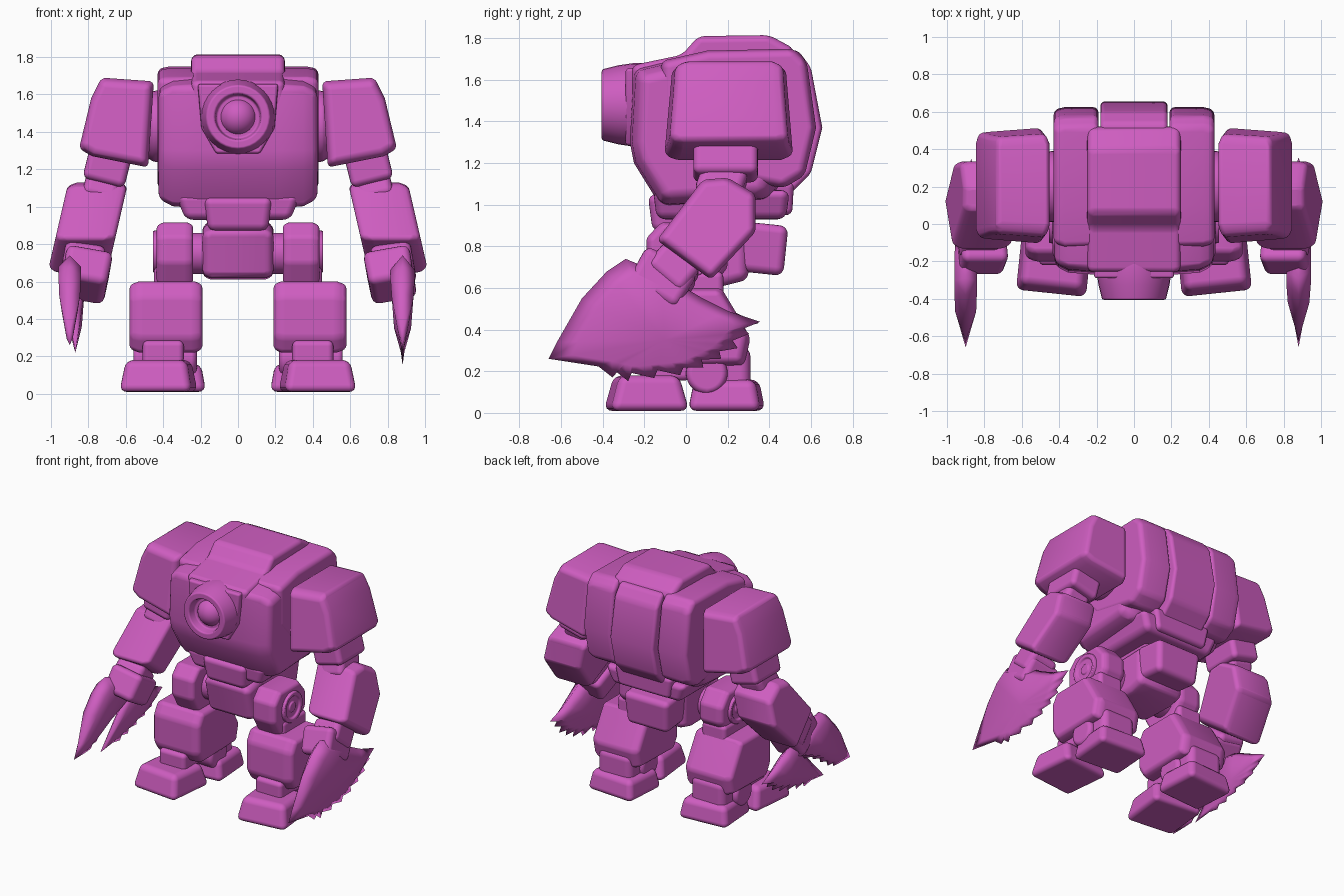
import bpy, bmesh
from math import radians, sin, cos, tau
from mathutils import Vector

if "Cube" in bpy.data.objects:
    bpy.data.objects.remove(bpy.data.objects["Cube"], do_unlink=True)

COLOUR = (0.62, 0.11, 0.53, 1)
pink = bpy.data.materials.new("orchid_pink")
pink.use_nodes = True
pink.diffuse_color = COLOUR
pink.node_tree.nodes["Principled BSDF"].inputs["Base Color"].default_value = COLOUR


def finish(name, bm, loc=(0, 0, 0), rot=(0, 0, 0), bevel=0.03):
    bmesh.ops.recalc_face_normals(bm, faces=bm.faces)
    mesh = bpy.data.meshes.new(name)
    bm.to_mesh(mesh)
    bm.free()
    mesh.materials.append(pink)
    for p in mesh.polygons:
        p.use_smooth = True
    ob = bpy.data.objects.new(name, mesh)
    bpy.context.collection.objects.link(ob)
    ob.location = loc
    ob.rotation_euler = [radians(a) for a in rot]
    if bevel:
        mod = ob.modifiers.new("soft_edges", "BEVEL")
        mod.width = bevel
        mod.segments = 4
        mod.limit_method = "ANGLE"
        mod.angle_limit = radians(25)
        mod.harden_normals = True
    return ob


def block(name, loc, size, rot=(0, 0, 0), taper=(1, 1), bevel=0.04):
    """Box whose top is scaled by taper."""
    bm = bmesh.new()
    bmesh.ops.create_cube(bm, size=1)
    for v in bm.verts:
        if v.co.z > 0:
            v.co.x *= taper[0]
            v.co.y *= taper[1]
        v.co = Vector([a * b for a, b in zip(v.co, size)])
    return finish(name, bm, loc, rot, bevel)


def prism(name, profile, rings, bevel=0.03, along_y=False):
    """Outline (horizontal, z) carried across x or y; rings are (position, scale)."""
    bm = bmesh.new()
    ch = sum(p[0] for p in profile) / len(profile)
    cz = sum(p[1] for p in profile) / len(profile)
    loops = []
    for t, s in rings:
        pts = [(ch + (h - ch) * s, cz + (z - cz) * s) for h, z in profile]
        loops.append([bm.verts.new((h, t, z) if along_y else (t, h, z)) for h, z in pts])
    bm.faces.new(loops[0])
    bm.faces.new(loops[-1])
    n = len(profile)
    for a, b in zip(loops, loops[1:]):
        for i in range(n):
            j = (i + 1) % n
            bm.faces.new((a[i], a[j], b[j], b[i]))
    return finish(name, bm, bevel=bevel)


def lathe(name, profile, loc, rot, bevel=0.01, steps=32):
    """Profile (radius, height) turned round local z."""
    bm = bmesh.new()
    loops = [[bm.verts.new((r * cos(tau * i / steps), r * sin(tau * i / steps), h))
              for i in range(steps)] for r, h in profile]
    for a, b in zip(loops, loops[1:]):
        for i in range(steps):
            j = (i + 1) % steps
            bm.faces.new((a[i], a[j], b[j], b[i]))
    bm.faces.new(loops[0])
    bm.faces.new(loops[-1])
    return finish(name, bm, loc, rot, bevel)


def along(path, t):
    """Point at fraction t of a polyline."""
    f = t * (len(path) - 1)
    i = min(int(f), len(path) - 2)
    return Vector(path[i]).lerp(Vector(path[i + 1]), f - i)


def blade(name, x, spine, edge, teeth=8, thick=0.06, depth=0.05):
    """Claw with a smooth spine and saw teeth, thinning toward its low tip."""
    outer = [Vector(p) for p in spine]
    base = list(outer)
    for k in range(teeth):
        a, b = along(edge, k / teeth), along(edge, (k + 0.6) / teeth)
        d = (b - a).normalized()
        out = Vector((d.y, -d.x))
        if out.y > 0:
            out = -out
        outer += [a + out * depth * 0.6 - d * depth * 0.5, b]
        base += [a, b]
    mid = sum(base, Vector((0, 0))) / len(base)
    bm = bmesh.new()
    rim = [bm.verts.new((x, p.x, p.y)) for p in outer]
    n = len(rim)
    for side in (-1, 1):
        inner = []
        for p in base:
            q = p.lerp(mid, 0.2)
            w = thick * min(1, max(0.15, (q.y - 0.2) / 0.35))
            inner.append(bm.verts.new((x + side * w, q.x, q.y)))
        core = bm.verts.new((x + side * thick * 0.7, mid.x, mid.y))
        for i in range(n):
            j = (i + 1) % n
            bm.faces.new((rim[i], rim[j], inner[j], inner[i]))
            bm.faces.new((inner[i], inner[j], core))
    return finish(name, bm, bevel=0)


# Torso: front hull, back plates, raised centre band, skirt and waist
prism("torso_hull", [(-0.25, 1.65), (0.0, 1.71), (0.46, 1.73), (0.52, 1.2), (0.4, 1.02),
                     (-0.12, 0.99), (-0.25, 1.2), (-0.27, 1.3)],
      [(-0.425, 0.86), (-0.35, 0.97), (-0.22, 1), (0.22, 1), (0.35, 0.97), (0.425, 0.86)], 0.035)
for s, side in ((1, "left"), (-1, "right")):
    prism(side + "_back_plate", [(-0.12, 1.69), (0.1, 1.74), (0.52, 1.75), (0.58, 1.69),
                                 (0.625, 1.37), (0.57, 1.14), (0.47, 1.08), (0.1, 1.15), (-0.12, 1.4)],
          [(s * 0.19, 1), (s * 0.37, 1), (s * 0.43, 0.96)], 0.03)
prism("centre_band", [(-0.25, 1.35), (-0.26, 1.67), (-0.02, 1.72), (0.06, 1.81), (0.4, 1.815),
                      (0.52, 1.75), (0.52, 1.3), (0, 1.3)],
      [(-0.25, 0.98), (-0.21, 1), (0.21, 1), (0.25, 0.98)], 0.03)
prism("eye_shield", [(-0.22, 1.66), (0.22, 1.66), (0.2, 1.42), (0.12, 1.28), (-0.12, 1.28), (-0.2, 1.42)],
      [(-0.29, 0.97), (-0.2, 1)], 0.015, along_y=True)
prism("back_spine", [(0.3, 1.76), (0.54, 1.74), (0.6, 1.66), (0.655, 1.37), (0.6, 1.15),
                     (0.5, 1.05), (0.3, 1.05)], [(-0.18, 1), (0.18, 1)], 0.025)
block("torso_skirt", (0, 0.17, 1.0), (0.56, 0.62, 0.14), taper=(1.2, 1.06))
block("rear_skirt", (0, 0.42, 1.03), (0.42, 0.18, 0.16), taper=(1.15, 1.1), bevel=0.03)
block("waist", (0, 0.08, 0.96), (0.32, 0.48, 0.18), taper=(1.15, 1.1))
prism("pelvis", [(-0.16, 0.87), (0.0, 0.91), (0.3, 0.92), (0.3, 0.64), (0.18, 0.61), (-0.1, 0.62)],
      [(-0.19, 0.92), (-0.14, 1), (0.14, 1), (0.19, 0.92)], 0.035)
block("pelvis_rear", (0, 0.36, 0.79), (0.34, 0.24, 0.24), rot=(-6, 0, 0), taper=(1.1, 1))

# Eye: stepped housing with a recessed lens
lathe("eye_housing", [(0.2, -0.05), (0.2, 0.0), (0.19, 0.07), (0.17, 0.15), (0.125, 0.15),
                      (0.115, 0.09), (0.05, 0.09)], (0, -0.255, 1.48), (90, 0, 0))
bm = bmesh.new()
bmesh.ops.create_uvsphere(bm, u_segments=32, v_segments=16, radius=0.1)
finish("eye_lens", bm, (0, -0.305, 1.48), bevel=0)

HUB = [(0.115, 0), (0.11, 0.025), (0.085, 0.025), (0.075, 0.01), (0.04, 0.01), (0.035, 0.02)]
SHOULDER = [(0.45, 1.67), (0.73, 1.69), (0.785, 1.58), (0.85, 1.31), (0.78, 1.27), (0.48, 1.21)]
FOREARM = [(0.08, 1.12), (0.2, 1.13), (0.335, 1.05), (0.335, 0.87), (0.12, 0.64), (-0.14, 0.83)]
HIP = [(-0.12, 0.915), (0.12, 0.915), (0.2, 0.82), (0.2, 0.7), (0.11, 0.58), (-0.12, 0.58),
       (-0.19, 0.7), (-0.19, 0.84)]
SHIN = [(-0.15, 0.6), (0.17, 0.6), (0.23, 0.5), (0.31, 0.36), (0.28, 0.23), (-0.15, 0.22),
        (-0.2, 0.3), (-0.2, 0.52)]

for s, side in ((1, "left"), (-1, "right")):
    turn = (0, 90 * s, 0)

    def part(name, loc, size, rot=(0, 0, 0), taper=(1, 1), bevel=0.04):
        return block(f"{side}_{name}", (s * loc[0], *loc[1:]), size,
                     (rot[0], s * rot[1], s * rot[2]), taper, bevel)

    # Arm: the shoulder narrows upward and outward, the forearm leans out
    lathe(side + "_shoulder_joint", [(0.19, 0), (0.19, 0.05), (0.16, 0.1)],
          (s * 0.4, 0.2, 1.43), turn)
    shoulder = prism(side + "_shoulder", [(s * x, z) for x, z in SHOULDER],
                     [(-0.1, 0.88), (-0.05, 1), (0.45, 1), (0.51, 0.9)], 0.035, along_y=True)
    for v in shoulder.data.vertices:
        k = 1 - 0.3 * (v.co.z - 1.3) - 0.2 * (abs(v.co.x) - 0.5)
        v.co.y = 0.22 + (v.co.y - 0.22) * k
    part("upper_arm", (0.7, 0.19, 1.21), (0.23, 0.31, 0.17), (0, -14, 0), bevel=0.035)
    part("elbow", (0.73, 0.17, 1.1), (0.19, 0.22, 0.18), (-20, -14, 0))
    forearm = prism(side + "_forearm", FOREARM,
                    [(s * 0.645, 0.91), (s * 0.69, 1), (s * 0.92, 1), (s * 0.965, 0.91)], 0.035)
    for v in forearm.data.vertices:
        v.co.x -= s * 0.23 * (v.co.z - 0.88)
    part("wrist", (0.83, -0.06, 0.69), (0.22, 0.22, 0.16), (-40, -10, 0))
    part("hand", (0.815, -0.115, 0.635), (0.24, 0.27, 0.2), (-30, -10, 0), (1.05, 1.05))

    # Leg
    lathe(side + "_hip_axle", [(0.11, 0), (0.11, 0.14)], (s * 0.15, 0.02, 0.75), turn)
    prism(side + "_hip", HIP, [(s * 0.24, 0.92), (s * 0.27, 1), (s * 0.4, 1), (s * 0.435, 0.9)], 0.025)
    lathe(side + "_hip_disc", HUB, (s * 0.43, 0.01, 0.76), turn, 0.006)
    part("knee", (0.35, 0.04, 0.6), (0.2, 0.28, 0.16), bevel=0.03)
    prism(side + "_shin", SHIN, [(s * 0.19, 0.91), (s * 0.23, 1), (s * 0.53, 1), (s * 0.58, 0.9)], 0.03)
    part("ankle_front", (0.4, -0.1, 0.22), (0.22, 0.24, 0.13), bevel=0.03)
    part("ankle_rear", (0.385, 0.2, 0.21), (0.28, 0.22, 0.22), bevel=0.05)
    lathe(side + "_ankle_pivot", [(0.1, -0.17), (0.1, 0.17)], (s * 0.39, 0.1, 0.19), turn, 0.03)
    part("front_foot", (0.425, -0.19, 0.095), (0.39, 0.38, 0.17), (0, 0, 6), (0.84, 0.76), 0.04)
    part("rear_foot", (0.375, 0.195, 0.085), (0.39, 0.35, 0.15), (0, 0, -4), (0.87, 0.84), 0.04)

# Claws: one broad saw blade on the left, an open pair on the right
SPINE = [(-0.66, 0.26), (-0.62, 0.34), (-0.5, 0.55), (-0.38, 0.68), (-0.29, 0.74), (-0.12, 0.67)]
blade("left_claw", 0.88, SPINE + [(0.08, 0.55), (0.2, 0.49)],
      [(0.31, 0.44), (0.19, 0.31), (0, 0.22), (-0.28, 0.19), (-0.45, 0.23)], 9, 0.065, 0.06)
blade("right_upper_claw", -0.9, SPINE,
      [(-0.02, 0.53), (-0.25, 0.42), (-0.42, 0.31), (-0.56, 0.25)], 6, 0.06, 0.04)
blade("right_lower_claw", -0.87, [(-0.39, 0.22), (-0.16, 0.46), (-0.04, 0.6), (0.08, 0.56), (0.2, 0.5)],
      [(0.31, 0.44), (0.17, 0.34), (-0.06, 0.27), (-0.28, 0.23)], 7, 0.05)
